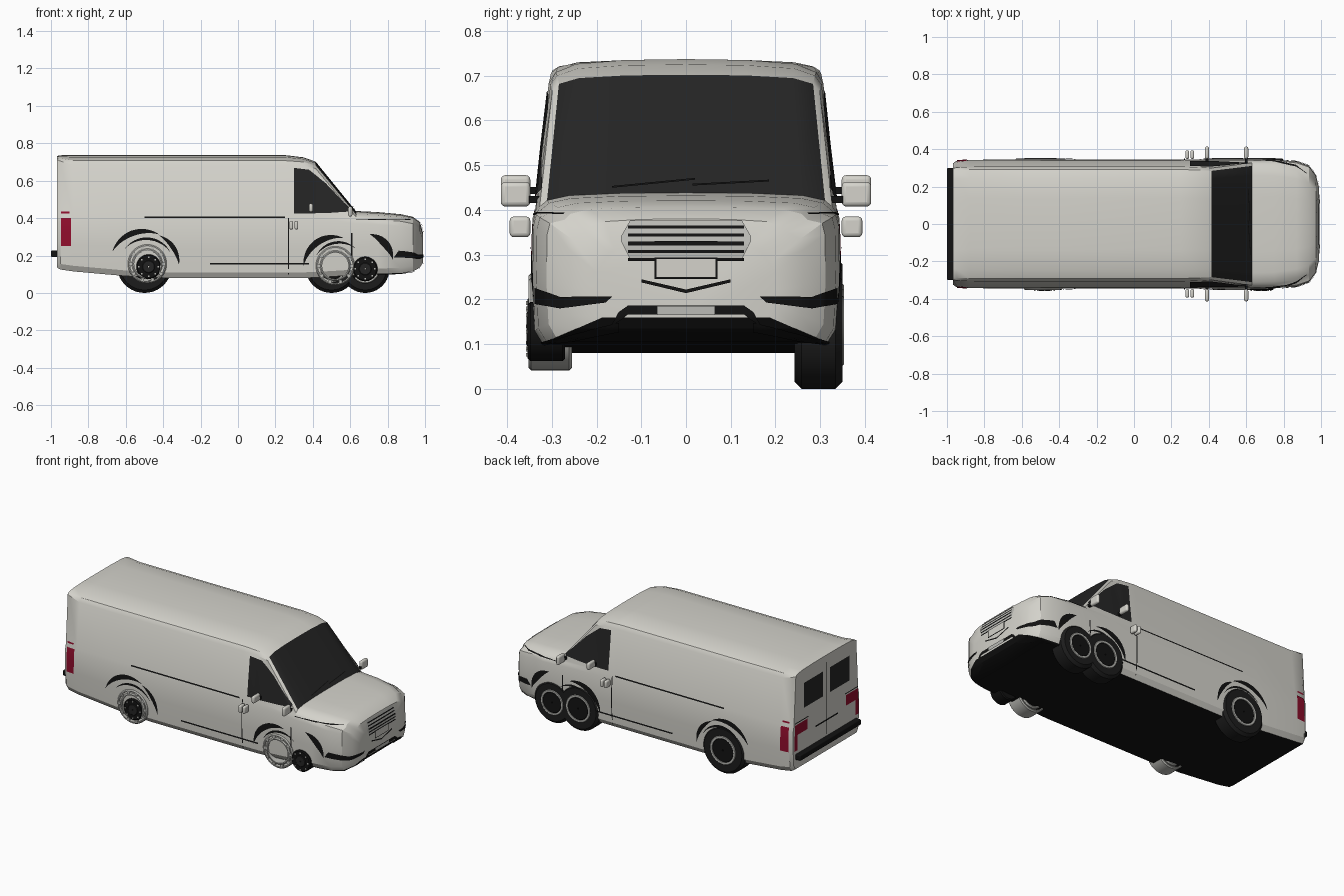
import bpy, bmesh
from math import sin, cos, pi, radians
from mathutils import Vector
from mathutils.bvhtree import BVHTree

cube = bpy.data.objects.get("Cube")
if cube:
    bpy.data.objects.remove(cube)


def material(name, r, g, b):
    m = bpy.data.materials.new(name)
    m.use_nodes = True
    m.diffuse_color = (r, g, b, 1)
    m.node_tree.nodes["Principled BSDF"].inputs["Base Color"].default_value = (r, g, b, 1)
    return m


PAINT = material("warm white paint", .66, .65, .6)
GLASS = material("dark glass", .018, .018, .018)
BLACK = material("black trim", .006, .006, .006)
RUBBER = material("tyre rubber", .012, .012, .012)
SILVER = material("silver rim", .5, .5, .47)
RED = material("red lamp", .28, .004, .025)


def finish(name, bm, mats, angle=35, recalc=True):
    if recalc:
        bmesh.ops.recalc_face_normals(bm, faces=bm.faces)
    me = bpy.data.meshes.new(name)
    bm.to_mesh(me)
    bm.free()
    for m in mats:
        me.materials.append(m)
    ob = bpy.data.objects.new(name, me)
    bpy.context.collection.objects.link(ob)
    bpy.ops.object.select_all(action='DESELECT')
    ob.select_set(True)
    bpy.context.view_layer.objects.active = ob
    bpy.ops.object.shade_smooth_by_angle(angle=radians(angle))
    return ob


# Body shell: x, half width, floor z, belt z, shoulder half width, shoulder z, top z
stations = [
    (-.967, .325, .135, .40, .298, .712, .732),
    (-.95, .337, .125, .40, .302, .705, .736),
    (-.88, .343, .115, .40, .306, .685, .737),
    (-.6, .345, .09, .40, .307, .683, .737),
    (-.38, .345, .08, .40, .307, .683, .737),
    (.25, .345, .08, .40, .307, .683, .737),
    (.35, .345, .08, .40, .303, .68, .725),
    (.415, .345, .082, .40, .299, .665, .702),
    (.63, .345, .095, .39, .327, .407, .438),
    (.75, .343, .1, .385, .322, .402, .432),
    (.87, .335, .105, .378, .302, .393, .421),
    (.935, .312, .115, .365, .272, .378, .407),
    (.972, .262, .135, .33, .225, .35, .38),
    (.988, .2, .16, .28, .17, .305, .325),
]
crown = [(.95, .45), (.8, .8), (.45, .96), (0, 1)]


def section(x, w, zb, belt, sw, sz, top):
    half = [(0, zb), (w * .93, zb), (w * .985, zb + .03), (w, (zb + belt) / 2),
            (w * .995, belt - .02), (w * .975, belt + .005), (sw, sz)]
    half += [(sw * f, sz + (top - sz) * g) for f, g in crown]
    return [(x, y, z) for y, z in half] + [(x, -y, z) for y, z in half[-2:0:-1]]


bm = bmesh.new()
rings = [[bm.verts.new(p) for p in section(*s)] for s in stations]
n = len(rings[0])
for i, (a, b) in enumerate(zip(rings, rings[1:])):
    for j in range(n):
        f = bm.faces.new((a[j], a[(j + 1) % n], b[(j + 1) % n], b[j]))
        row = min(j, n - 1 - j)
        if row == 0:
            f.material_index = 1
        elif row >= 7 and stations[i][0] == .415:
            f.material_index = 2
bm.faces.new(rings[0])
bm.faces.new(rings[-1])
bmesh.ops.recalc_face_normals(bm, faces=bm.faces)
TREE = BVHTree.FromBMesh(bm)
finish("body_shell", bm, [PAINT, BLACK, GLASS], 28)


def along(path, t):
    s = t * (len(path) - 1)
    k = min(int(s), len(path) - 2)
    return Vector(path[k]).lerp(Vector(path[k + 1]), s - k)


# Thin panel between two edge paths, laid onto the body from the given side
def panel(name, lower, upper, side, mat, nu=16, nv=4, lift=.004):
    bm = bmesh.new()
    grid = []
    for i in range(nu + 1):
        lo, hi = along(lower, i / nu), along(upper, i / nu)
        col = []
        for j in range(nv + 1):
            a, z = lo.lerp(hi, j / nv)
            sgn = 1 if side in ("left", "nose") else -1
            if side in ("left", "right"):
                start, ray = Vector((a, sgn * 2, z)), Vector((0, -sgn, 0))
            else:
                start, ray = Vector((sgn * 2, a, z)), Vector((-sgn, 0, 0))
            hit, normal, _, _ = TREE.ray_cast(start, ray)
            col.append(bm.verts.new(hit + normal * lift) if hit else None)
        grid.append(col)
    outward = Vector((sgn, 0, 0)) if side in ("nose", "tail") else Vector((0, sgn, 0))
    for a, b in zip(grid, grid[1:]):
        for j in range(nv):
            q = (a[j], b[j], b[j + 1], a[j + 1])
            if all(q):
                f = bm.faces.new(q)
                f.normal_update()
                if f.normal.dot(outward) < 0:
                    f.normal_flip()
    return finish(name, bm, [mat], recalc=False)


def rect(name, a0, a1, z0, z1, side, mat, lift=.004):
    panel(name, [(a0, z0), (a1, z0)], [(a0, z1), (a1, z1)], side, mat, lift=lift)


def arch(name, x, z, r, a0, a1, thick, side):
    ts = [i / 16 for i in range(17)]
    def edge(k):
        return [(x + (r + k * thick * sin(pi * t)) * cos(radians(a0 + (a1 - a0) * t)),
                 z + (r + k * thick * sin(pi * t)) * sin(radians(a0 + (a1 - a0) * t))) for t in ts]
    panel(name, edge(-.5), edge(.5), side, BLACK, 24, 1)


# Side glass, seams, arches and lamps
for side in ("left", "right"):
    panel(side + "_door_window", [(.3, .425), (.4, .425), (.5, .428), (.6, .435)],
          [(.3, .668), (.38, .658), (.47, .585), (.6, .447)], side, GLASS, 24, 6)
    rect(side + "_slider_rail", -.5, .25, .4, .409, side, BLACK)
    rect(side + "_sill_seam", -.15, .38, .152, .161, side, BLACK)
    rect(side + "_door_seam", .267, .273, .1, .4, side, BLACK)
    rect(side + "_fender_seam", .605, .612, .17, .32, side, BLACK)
    rect(side + "_hood_seam", .63, .92, .388, .392, side, BLACK)
    rect(side + "_tail_lamp", -.945, -.892, .25, .4, side, RED)
    rect(side + "_tail_lamp_cap", -.945, -.9, .425, .435, side, RED)
    arch(side + "_rear_arch", -.5, .14, .19, 155, 65, .03, side)
    arch(side + "_rear_arch_tail", -.5, .14, .185, 65, 3, .025, side)
    arch(side + "_rear_arch_lip", -.49, .14, .15, 140, 30, .014, side)
    arch(side + "_front_arch", .52, .13, .17, 175, 75, .035, side)
    arch(side + "_front_arch_lip", .54, .13, .14, 150, 50, .014, side)
    arch(side + "_nose_arch", .66, .15, .17, 75, 10, .04, side)

# Nose: grille, badge plate, bumper openings
panel("grille_frame", [(-.145, .33), (-.125, .29), (.125, .29), (.145, .33)],
      [(-.145, .34), (-.125, .375), (.125, .375), (.145, .34)], "nose", SILVER, 24, 6)
for k in range(5):
    rect("grille_slot", -.13, .13, .286 + k * .0175, .293 + k * .0175, "nose", BLACK, .007)
rect("plate_border", -.07, .07, .246, .294, "nose", BLACK, .007)
rect("number_plate", -.066, .066, .25, .29, "nose", PAINT, .009)
panel("bumper_chevron", [(-.1, .238), (0, .214), (.1, .238)],
      [(-.1, .245), (0, .222), (.1, .245)], "nose", BLACK)
panel("lower_intake", [(-.17, .14), (-.13, .166), (.13, .166), (.17, .14)],
      [(-.15, .172), (-.13, .186), (.13, .186), (.15, .172)], "nose", BLACK, 24)
rect("intake_plate", -.065, .065, .165, .185, "nose", SILVER, .008)
for s in (-1, 1):
    panel("fog_lamp_slot", [(s * .335, .19), (s * .28, .18), (s * .18, .193)],
          [(s * .335, .226), (s * .28, .206), (s * .165, .206)], "nose", BLACK)
    panel("bumper_corner_trim", [(s * .325, .1), (s * .25, .11), (s * .15, .13)],
          [(s * .325, .105), (s * .25, .126), (s * .15, .15)], "nose", BLACK)
    # Rear door windows and lamps
    rect("rear_window", s * .035, s * .225, .49, .645, "tail", GLASS)
    rect("rear_lamp", s * .19, s * .31, .345, .41, "tail", RED)
    rect("rear_lamp_upright", s * .285, s * .315, .25, .345, "tail", RED)
    rect("rear_lamp_line", s * .18, s * .31, .418, .424, "tail", BLACK)
rect("rear_door_seam", -.003, .003, .24, .69, "tail", BLACK)
rect("rear_handle", -.11, .11, .325, .335, "tail", BLACK)
panel("wiper_a", [(-.165, .447), (.02, .465)], [(-.165, .451), (.02, .469)], "nose", BLACK)
panel("wiper_b", [(.015, .452), (.185, .461)], [(.015, .456), (.185, .465)], "nose", BLACK)


def box(name, centre, size, mat, bevel=0, subsurf=0):
    bm = bmesh.new()
    bmesh.ops.create_cube(bm, size=1)
    for v in bm.verts:
        v.co = Vector(centre) + Vector(size) * v.co
    ob = finish(name, bm, [mat])
    if bevel:
        mod = ob.modifiers.new("round", 'BEVEL')
        mod.width, mod.segments = bevel, 3


box("rear_bumper_step", (-.972, 0, .21), (.056, .6, .035), BLACK, .006)

# Door mirrors and handles on both sides
for s in (-1, 1):
    for x, z, h in ((.39, .455, .045), (.6, .435, .055)):
        box("mirror_shell", (x, s * .381, z), (.022, .066, h), PAINT, .01)
        box("mirror_stem", (x, s * .34, z - .012), (.014, .05, .016), BLACK)
    for x in (.285, .312):
        box("door_knob", (x, s * .371, .362), (.02, .046, .046), PAINT, .009)


# Lathe around the y axis from (radius, y) points
def lathe(name, x, z, profile, mat, side, steps=40):
    bm = bmesh.new()
    loops = [[bm.verts.new((x + r * cos(2 * pi * k / steps), side * y, z + r * sin(2 * pi * k / steps)))
              for k in range(steps)] for r, y in profile]
    for a, b in zip(loops, loops[1:] + loops[:1]):
        for k in range(steps):
            bm.faces.new((a[k], a[(k + 1) % steps], b[(k + 1) % steps], b[k]))
    finish(name, bm, [mat])


def ring(name, x, z, r0, r1, y0, y1, mat, side, c=.006):
    lathe(name, x, z, [(r0, y0), (r1 - c, y0), (r1, y0 + c), (r1, y1 - c), (r1 - c, y1), (r0, y1)],
          mat, side)


# Tyres with rims on the left
for x, r in ((-.5, .147), (.5, .14), (.68, .13)):
    ring("tyre", x, r, r * .6, r, .242, .35, RUBBER, 1, .016)
    ring("wheel_rim", x, r, r * .5, r * .62, .26, .353, SILVER, 1)
    ring("wheel_hub", x, r, .004, r * .52, .26, .351, BLACK, 1)

# Bare rims and hubs on the right
for x, z in ((-.485, .155), (.52, .145)):
    ring("bare_rim_outer", x, z, .092, .104, .255, .352, SILVER, -1)
    ring("bare_rim_inner", x, z, .07, .082, .255, .352, SILVER, -1)
    for k in range(10):
        a = k * pi / 5
        box("rim_stud", (x + .087 * cos(a), -.344, z + .087 * sin(a)), (.016, .014, .016), SILVER)
for x, z in ((-.478, .14), (.68, .128)):
    ring("hub_disc", x, z, .004, .066, .27, .354, BLACK, -1)
    ring("hub_cap", x, z, .004, .036, .27, .357, GLASS, -1)
    for k in range(8):
        a = k * pi / 4
        box("hub_bolt", (x + .052 * cos(a), -.354, z + .052 * sin(a)), (.008, .008, .008), SILVER)
